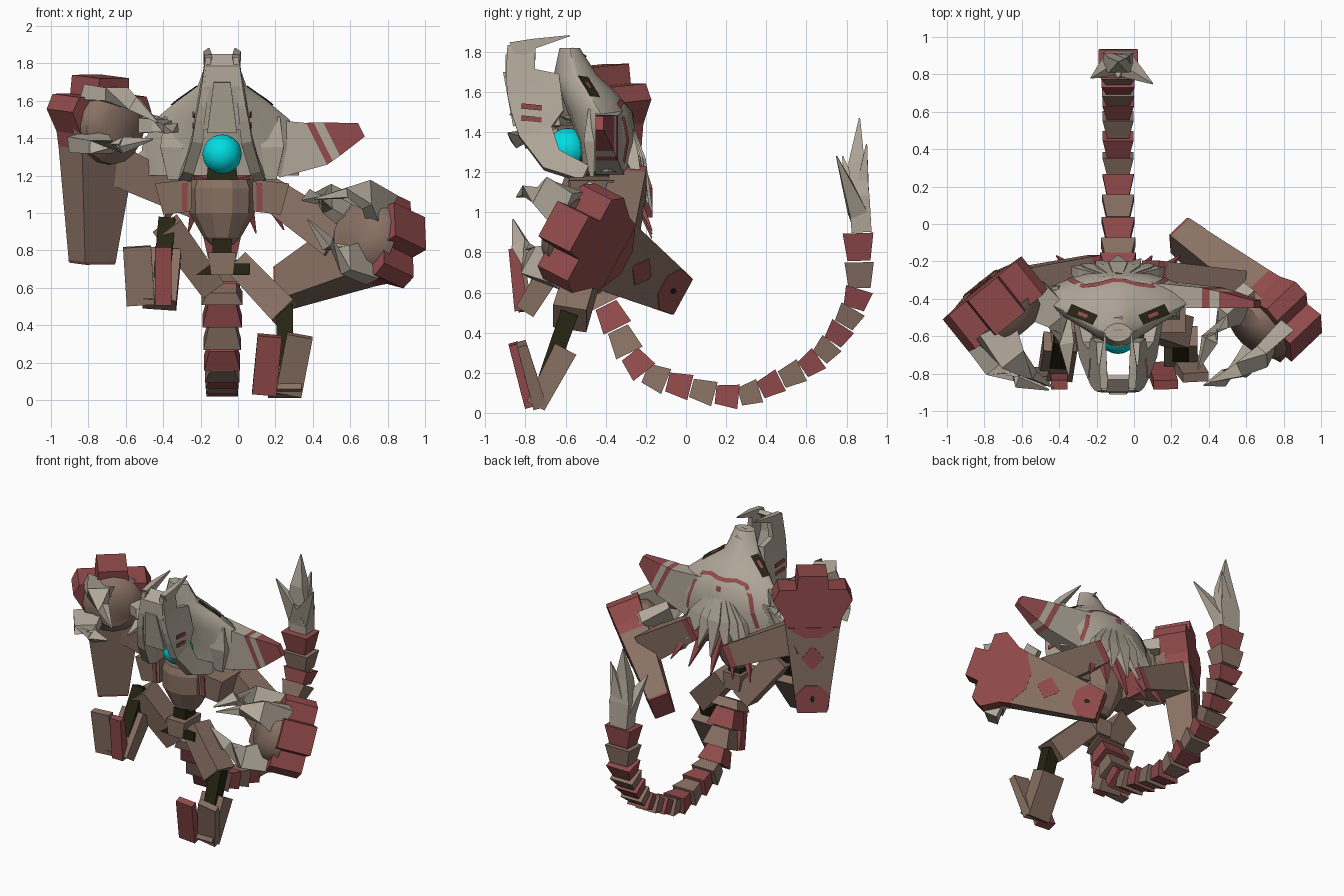
import bpy, bmesh, math
from mathutils import Vector as V
from mathutils.bvhtree import BVHTree

old = bpy.data.objects.get("Cube")
if old:
    bpy.data.objects.remove(old)

CX = -0.085  # body centre line


def material(name, rgb):
    m = bpy.data.materials.new(name)
    m.use_nodes = True
    m.diffuse_color = (*rgb, 1)
    m.node_tree.nodes["Principled BSDF"].inputs["Base Color"].default_value = (*rgb, 1)
    return m


BONE = material("bone", (0.44, 0.39, 0.32))
BROWN = material("brown", (0.25, 0.165, 0.125))
RED = material("red", (0.29, 0.07, 0.072))
DARK = material("dark joint", (0.02, 0.018, 0.006))
CYAN = material("cyan", (0.0, 0.72, 0.76))


def finish(name, bm, mats, smooth=False):
    bmesh.ops.recalc_face_normals(bm, faces=bm.faces)
    me = bpy.data.meshes.new(name)
    bm.to_mesh(me)
    bm.free()
    for m in mats:
        me.materials.append(m)
    ob = bpy.data.objects.new(name, me)
    bpy.context.collection.objects.link(ob)
    if smooth:
        bpy.ops.object.select_all(action="DESELECT")
        ob.select_set(True)
        bpy.context.view_layer.objects.active = ob
        bpy.ops.object.shade_smooth_by_angle(angle=math.radians(40))
    return ob


def tube(name, pts, sizes, wdir, mats, sides=4, axis=None, pinch=1, smooth=False):
    """Loft along pts; sizes are half width (along wdir) and half thickness."""
    pts = [V(p) for p in pts]
    mats = mats if isinstance(mats, list) else [mats]
    used = list(dict.fromkeys(mats))
    bm = bmesh.new()
    rings = []
    for i, (p, (sw, st)) in enumerate(zip(pts, sizes)):
        t = V(axis) if axis else pts[min(i + 1, len(pts) - 1)] - pts[max(i - 1, 0)]
        t.normalize()
        w = V(wdir)
        w = (w - t * w.dot(t)).normalized()
        n = t.cross(w)
        if sides == 4:
            ring = [(1, 1), (-1, 1), (-1, -1), (1, -1)]
        else:
            ring = []
            for k in range(sides):
                c, s = math.cos(math.tau * k / sides), math.sin(math.tau * k / sides)
                ring.append((c, math.copysign(abs(s) ** pinch, s)))
        rings.append([bm.verts.new(p + w * u * sw + n * v * st) for u, v in ring])
    slot = lambda i: used.index(mats[min(i, len(mats) - 1)])
    for i in range(len(rings) - 1):
        for k in range(sides):
            j = (k + 1) % sides
            f = bm.faces.new((rings[i][k], rings[i][j], rings[i + 1][j], rings[i + 1][k]))
            f.material_index = slot(i)
    bm.faces.new(rings[0]).material_index = slot(0)
    bm.faces.new(rings[-1]).material_index = slot(len(rings) - 2)
    return finish(name, bm, used, smooth)


def beam(name, a, b, s0, s1, mat, wdir=(1, 0, 0)):
    return tube(name, [a, b], [s0, s1], wdir, mat)


def ribbon(name, tree, origins, direction, width, mat, lift=.004):
    """Thin painted strip projected onto a surface."""
    hits = [tree.ray_cast(V(o), V(direction))[:2] for o in origins]
    hits = [(p, n if n.dot(V(direction)) < 0 else -n) for p, n in hits if p]
    bm = bmesh.new()
    rows = []
    for i, (p, n) in enumerate(hits):
        t = hits[min(i + 1, len(hits) - 1)][0] - hits[max(i - 1, 0)][0]
        side = n.cross(t).normalized() * width / 2
        rows.append([bm.verts.new(p + n * lift + side * k) for k in (-1, 1)])
    for r, q in zip(rows, rows[1:]):
        bm.faces.new((r[0], r[1], q[1], q[0]))
    return finish(name, bm, [mat])


# Hood of the skull
rows = [(1.82, -.58, .08, .05), (1.68, -.55, .13, .11), (1.6, -.49, .24, .14),
        (1.5, -.43, .36, .16), (1.35, -.39, .43, .145), (1.2, -.39, .41, .13)]
hood = tube("skull_hood", [(CX, y, z) for z, y, w, d in rows], [(w, d) for z, y, w, d in rows],
            (1, 0, 0), BONE, 20, (0, 0, -1), 1.7, True)
tree = BVHTree.FromPolygons([v.co for v in hood.data.vertices],
                            [list(p.vertices) for p in hood.data.polygons])

# Painted arch and spot on the back of the hood
arch = [(-.29, 1.25), (-.26, 1.36), (-.23, 1.46), (-.18, 1.53), (-.1, 1.55), (-.03, 1.54)]
arch += [(-x, z) for x, z in reversed(arch)]
ribbon("hood_arch_mark", tree, [(CX + x, 1, z) for x, z in arch], (0, -1, 0), .03, RED, .006)
ribbon("hood_spot", tree, [(CX, 1, 1.465), (CX, 1, 1.5)], (0, -1, 0), .04, RED)
ribbon("snout_mark", tree, [(CX, -.57, 3), (CX, -.5, 3)], (0, 0, -1), .05, BROWN)

# Eyes, jaw sides and fangs, mirrored over the centre line
for s, tag in ((1, "left"), (-1, "right")):
    at = lambda x, y, z: (CX + s * x, y, z)
    ribbon(tag + "_eye", tree, [at(.12 + .035 * i, -.515 + .015 * i, 3) for i in range(5)],
           (0, 0, -1), .06, DARK)
    ribbon(tag + "_eye_glow", tree, [at(.16 + .025 * i, -.498 + .01 * i, 3) for i in range(3)],
           (0, 0, -1), .02, RED, .008)
    tube(tag + "_jaw_side", [at(.075, -.82, 1.83), at(.09, -.825, 1.69), at(.1, -.76, 1.63),
                             at(.12, -.74, 1.5), at(.13, -.75, 1.4), at(.17, -.67, 1.26),
                             at(.2, -.5, 1.19)],
         [(.07, .015), (.075, .02), (.14, .022), (.13, .025), (.085, .03), (.06, .03), (.04, .03)],
         (0, 1, .2), BONE)
    for k in (0, 1):
        beam(tag + "_jaw_stripe", at(.155, -.82, 1.47 + k * .06), at(.15, -.72, 1.46 + k * .06),
             (.013, .004), (.013, .004), RED, (0, 0, 1))
    tube(tag + "_fang", [at(.075, -.86, 1.8), at(.08, -.76, 1.84), at(.07, -.58, 1.88)],
         [(.02, .05), (.02, .025), (.003, .003)], (1, 0, 0), BONE)
    tube(tag + "_cheek", [at(.25, -.45, 1.5), at(.27, -.48, 1.35), at(.26, -.47, 1.18)],
         [(.06, .04), (.06, .03), (.03, .01)], (1, 0, 0), BONE)
tube("jaw_front_plate", [(CX, -.82, 1.84), (CX, -.88, 1.78), (CX, -.88, 1.68), (CX, -.83, 1.45)],
     [(.07, .015), (.085, .02), (.095, .02), (.13, .02)], (1, 0, 0), BONE)
beam("jaw_front_ridge", (CX, -.9, 1.7), (CX, -.85, 1.43), (.045, .012), (.08, .012), BONE)

# Glowing orb in the mouth
bm = bmesh.new()
bmesh.ops.create_icosphere(bm, subdivisions=3, radius=.105)
bmesh.ops.translate(bm, verts=bm.verts, vec=(CX, -.59, 1.315))
finish("mouth_orb", bm, [CYAN], True)

# Whole left horn, cut on a slant, and broken right horn
tube("left_horn", [(.14, -.38, 1.35), (.42, -.395, 1.37), (.455, -.4, 1.382), (.5, -.405, 1.395),
                   (.66, -.43, 1.445)],
     [(.18, .07), (.125, .055), (.115, .05), (.1, .045), (.04, .02)],
     (-.45, 0, .9), [BONE, RED, BONE, RED], axis=(.9, 0, .45))
for z, x in ((1.29, -.55), (1.2, -.52), (1.4, -.5)):
    tube("right_horn_stump", [(-.38, -.38, 1.34), (x, -.38, z)], [(.09, .05), (.01, .01)],
         (0, 0, 1), BONE)

# Fringe of spikes fanning down behind the neck
for i in range(7):
    u = math.sin(math.radians(-66 + 22 * i))
    tube("neck_spike", [(CX + .03 * u, -.3, 1.47), (CX + .19 * u, -.235 - .035 * abs(u), 1.26),
                        (CX + .32 * u, -.17 - .05 * abs(u), 1.01 + .09 * abs(u))],
         [(.02, .02), (.05, .035), (.004, .004)], (1, 0, 0), BONE)
for u in (-1, -.55, 0, .55, 1):
    beam("lower_spike", (CX + .18 * u, -.3, 1.2), (CX + .33 * u, -.17, .87 + .04 * abs(u)),
         (.05, .03), (.003, .003), RED)

# Torso and pelvis
tube("chest", [(CX, -.48, z) for z in (1.18, 1.13, 1.0, .87, .83)],
     [(.16, .13), (.18, .15), (.175, .15), (.1, .1), (.06, .06)], (1, 0, 0), BROWN, 10)
beam("neck", (CX, -.47, 1.1), (CX, -.45, 1.3), (.09, .09), (.07, .07), DARK)
beam("spine", (CX, -.51, .68), (CX, -.51, .86), (.05, .06), (.05, .06), DARK)
beam("pelvis", (CX, -.52, .67), (CX, -.52, .79), (.06, .1), (.075, .1), BROWN)
beam("hip_axle", (CX - .15, -.58, .7), (CX + .15, -.58, .7), (.03, .03), (.03, .03), DARK, (0, 0, 1))
for s in (1, -1):
    beam("shoulder_block", (CX + s * .24, -.47, 1.0), (CX + s * .26, -.47, 1.17),
         (.075, .1), (.1, .11), BROWN)
    beam("shoulder_stripe", (CX + s * .2, -.573, 1.01), (CX + s * .2, -.583, 1.16),
         (.015, .004), (.015, .004), RED)


# Arms: coffin-shaped forearm with a red hand block, palm and three claws
def arm(tag, elbow, end, n, shoulder, joint):
    elbow, end = V(elbow), V(end)
    a = (end - elbow).normalized()
    n = V(n)
    n = (n - a * n.dot(a)).normalized()
    w = n.cross(a)
    L = (end - elbow).length
    thick = lambda s: .07 + .05 * s
    on = lambda s, h=0: elbow + a * L * s + n * h
    outline = [(0, .10), (.015, .105), (.62, .185), (.7, .2), (.82, .27), (.9, .23), (.901, .11), (1, .1)]
    tube(tag + "_forearm", [on(s) for s, h in outline], [(h, thick(s)) for s, h in outline],
         w, [RED, BROWN, RED])
    # Painted elbow patch, dot, diamond and scalloped edge
    for mat, lift, mark in ((RED, .002, [(.005, .1), (.13, .115), (.2, .05)]),
                            (DARK, .006, [(.08, .008), (.1, .015), (.12, .008)]),
                            (RED, .002, [(.32, .01), (.4, .075), (.48, .01)]),
                            (RED, .002, [(.55, .06), (.625, .17)])):
        tube(tag + "_forearm_mark", [on(s, thick(s) + lift) for s, h in mark],
             [(h, .003) for s, h in mark], w, mat)
    tube(tag + "_palm", [on(.75, -.06), on(.74, -.15), on(.74, -.21)],
         [(.22, .22), (.2, .2), (.12, .12)], w, BROWN, 16, smooth=True)
    for ang in (5, 120, 205):
        out = w * math.cos(math.radians(ang)) + a * math.sin(math.radians(ang))
        base = on(.74, -.1) + out * .17
        tube(tag + "_claw", [base, base - n * .18 + out * .05, base - n * .31,
                             base - n * .45 - out * .1],
             [(.11, .045), (.075, .035), (.04, .025), (.003, .003)], a.cross(out) + w * .2, BONE)
    # Upper arm with a red shoulder cap
    shoulder, joint = V(shoulder), V(joint)
    tube(tag + "_upper_arm", [shoulder, shoulder.lerp(joint, .1), joint],
         [(.085, .08), (.087, .083), (.1, .11)], (0, 1, 0), [RED, BROWN])


arm("left", (.24, -.06, .60), (.92, -.61, .93), (.65, .6, -.3), (.08, -.28, 1.17), (.53, -.35, .86))
arm("right", (-.78, -.37, .73), (-.735, -.44, 1.73), (-.6, .75, .05), (-.2, -.25, 1.04), (-.68, -.35, 1.27))


# Legs: thigh, dark knee, shin and two upturned toe plates
def leg(tag, hip, knee, ankle, rise, toes):
    knee, ankle = V(knee), V(ankle)
    beam(tag + "_thigh", hip, knee, (.08, .07), (.085, .08), BROWN, (0, 1, 0))
    beam(tag + "_knee", knee + V((0, 0, .03)), knee.lerp(ankle, .7), (.045, .045), (.045, .04), DARK)
    beam(tag + "_shin", knee.lerp(ankle, .35) + V((0, .04, 0)), ankle, (.09, .06), (.09, .05), BROWN)
    for x0, x1, width, back, mat in toes:
        beam(tag + "_toe", (x0, ankle.y - .02 + back, ankle.z),
             (x1, ankle.y - rise + back, ankle.z + .31), (width, .035), (width, .025), mat)


leg("left", (-.0, -.5, .73), (.25, -.58, .47), (.25, -.75, .035), .11,
    [(.14, .17, .065, 0, RED), (.27, .33, .07, .04, BROWN)])
leg("right", (-.14, -.5, .6), (-.38, -.6, .93), (-.42, -.8, .51), .06,
    [(-.4, -.4, .045, 0, RED), (-.52, -.54, .075, .02, BROWN)])

# Segmented tail
path = [(-.43, .6), (-.37, .48), (-.31, .36), (-.25, .23), (-.16, .17), (-.03, .14), (.08, .11),
        (.21, .075), (.32, .085), (.42, .14), (.53, .19), (.63, .24), (.7, .31), (.76, .39),
        (.81, .48), (.86, .56), (.87, .68), (.855, .83), (.86, .97)]
path = [V((CX, y, z)) for y, z in path]
for i in range(len(path) - 1):
    here, prev, nxt = path[i], path[max(i - 1, 0)], path[i + 1]
    g = 1 - .25 * math.sin(math.pi * i / 18)
    beam("tail_segment", here.lerp(prev, .48), here.lerp(nxt, .47),
         (.078 * g, .06 * g), (.11 * g, .08 * g), RED if i % 2 else BROWN)

# Tail blade with side barbs
tube("tail_blade", [(CX, .875, .9), (CX, .865, 1.08), (CX, .85, 1.25), (CX, .865, 1.47)],
     [(.07, .05), (.08, .05), (.05, .04), (.003, .003)], (1, 0, 0), BONE)
for x, y, z in ((-.23, .78, 1.28), (.1, .75, 1.28), (CX, .78, 1.13), (CX + .06, .9, 1.34)):
    beam("tail_barb", (CX, .865, .98), (x, y, z), (.07, .05), (.003, .003), BONE)
